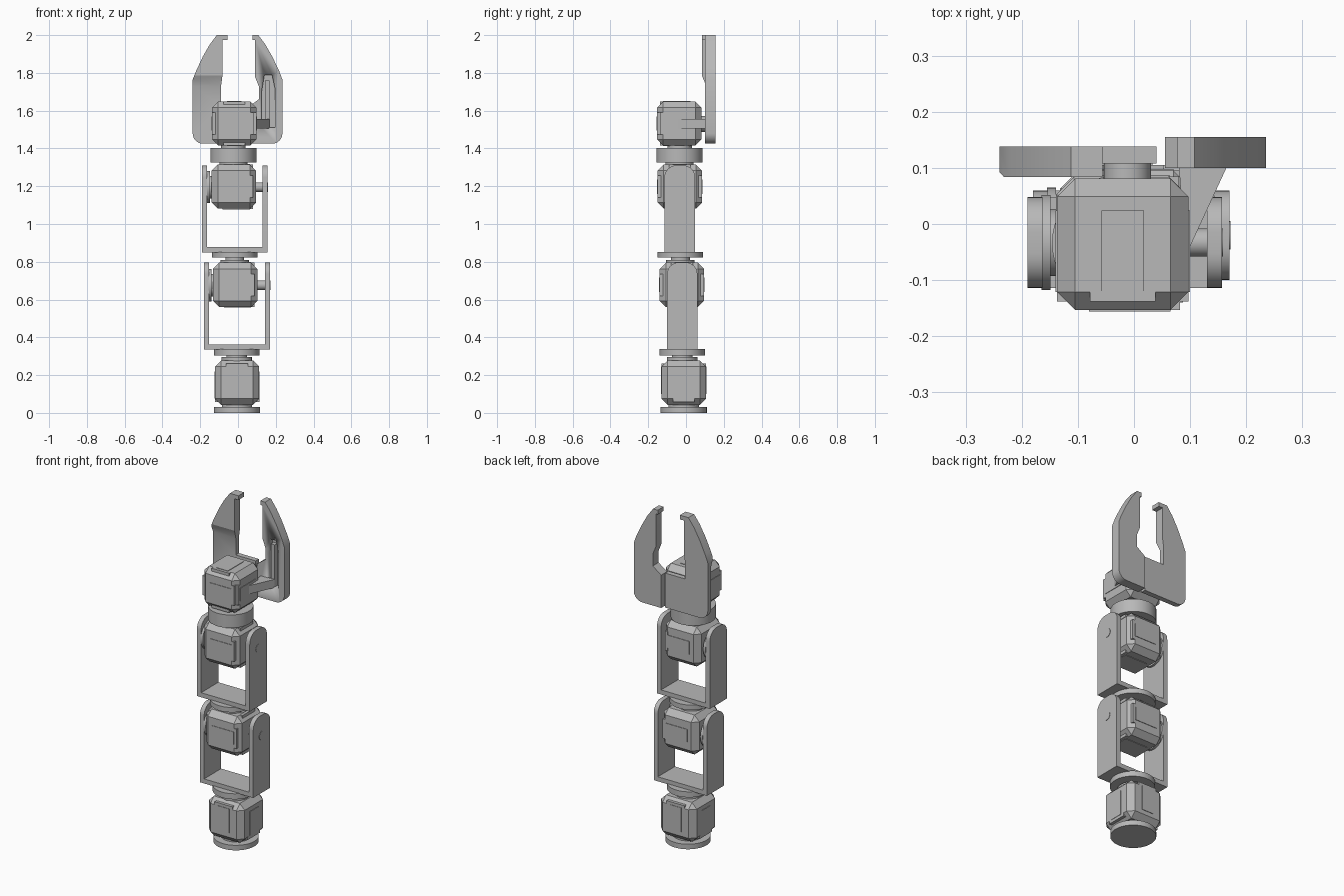
import bpy, bmesh, math
from mathutils import Vector

if "Cube" in bpy.data.objects:
    bpy.data.objects.remove(bpy.data.objects["Cube"])

GREY = (0.48, 0.48, 0.48, 1)
metal = bpy.data.materials.new("plain grey")
metal.use_nodes = True
metal.diffuse_color = GREY
metal.node_tree.nodes["Principled BSDF"].inputs["Base Color"].default_value = GREY
AXES = [Vector((1, 0, 0)), Vector((0, 1, 0)), Vector((0, 0, 1))]


def finish(bm, name, smooth=False):
    bmesh.ops.recalc_face_normals(bm, faces=bm.faces)
    mesh = bpy.data.meshes.new(name)
    bm.to_mesh(mesh)
    bm.free()
    ob = bpy.data.objects.new(name, mesh)
    bpy.context.collection.objects.link(ob)
    mesh.materials.append(metal)
    if smooth:
        bpy.ops.object.select_all(action='DESELECT')
        ob.select_set(True)
        bpy.context.view_layer.objects.active = ob
        bpy.ops.object.shade_smooth_by_angle(angle=math.radians(30))
    return ob


def box(name, lo, hi, chamfer=0):
    bm = bmesh.new()
    bmesh.ops.create_cube(bm, size=1)
    for v in bm.verts:
        v.co = Vector([l + (c + 0.5) * (h - l) for l, h, c in zip(lo, hi, v.co)])
    if chamfer:
        bmesh.ops.bevel(bm, geom=bm.edges[:], offset=chamfer, segments=1,
                        affect='EDGES', profile=0.5)
    return finish(bm, name)


def cylinder(name, start, axis, length, radius):
    bm = bmesh.new()
    bmesh.ops.create_cone(bm, cap_ends=True, segments=48, radius1=radius,
                          radius2=radius, depth=length)
    turn = AXES[2].rotation_difference(AXES[axis])
    middle = Vector(start) + AXES[axis] * length / 2
    for v in bm.verts:
        v.co = turn @ v.co + middle
    return finish(bm, name, True)


def prism(name, outline, axis, lo, hi):
    """Extrude a flat outline along an axis."""
    bm = bmesh.new()
    verts = []
    for a, b in outline:
        p = [a, b]
        p.insert(axis, lo)
        verts.append(bm.verts.new(p))
    face = bm.faces.new(verts)
    out = bmesh.ops.extrude_face_region(bm, geom=[face])
    moved = [g for g in out["geom"] if isinstance(g, bmesh.types.BMVert)]
    bmesh.ops.translate(bm, verts=moved, vec=AXES[axis] * (hi - lo))
    return finish(bm, name, True)


def cut(target, cutter):
    mod = target.modifiers.new("cut", 'BOOLEAN')
    mod.operation = 'DIFFERENCE'
    mod.solver = 'EXACT'
    mod.object = cutter
    cutter.hide_render = True
    cutter.hide_viewport = True
    cutter.hide_set(True)


def arc(cx, cy, rx, ry, a0, a1, n=8):
    return [(cx + rx * math.cos(math.radians(a0 + (a1 - a0) * i / n)),
             cy + ry * math.sin(math.radians(a0 + (a1 - a0) * i / n)))
            for i in range(n + 1)]


HALF = 0.117
CHAMFER = 0.032


def servo(name, centre, panels):
    """Chamfered housing; each panel is (face axis, side, lip axis, lip side)."""
    c = Vector(centre)
    box(name + "_housing", c - Vector([HALF] * 3), c + Vector([HALF] * 3), CHAMFER)
    for i, (fa, fs, la, ls) in enumerate(panels):
        wa = 3 - fa - la
        edge = HALF - CHAMFER
        # long tongue, then a wider lip reaching over the chamfer
        for part, width, a, b, depth, lift in (
                ("tongue", 0.038, -0.06, edge, 0.01, 0.003),
                ("lip", 0.058, edge - 0.002, edge + 0.017, 0.03, 0.0005)):
            lo, hi = Vector(), Vector()
            lo[wa], hi[wa] = -width, width
            lo[la], hi[la] = sorted((ls * a, ls * b))
            lo[fa], hi[fa] = sorted((fs * (HALF - depth), fs * (HALF + lift)))
            box(f"{name}_{part}_{i}", c + lo, c + hi)


def bracket(name, x0, x1, y0, y1, z0, z1, pivot):
    """U-shaped yoke with rounded arm tops and its pivot hardware."""
    t = 0.027
    r = 0.062
    box(name + "_floor", (x0, y0, z0), (x1, y1, z0 + t))
    side = [(y0, z0), (y1, z0)] + arc(y1 - r, z1 - r, r, r, 0, 90) \
        + arc(y0 + r, z1 - r, r, r, 90, 180)
    prism(name + "_right_arm", side, 0, x0, x0 + t)
    prism(name + "_left_arm", side, 0, x1 - t, x1)
    px, py, pz = pivot
    cylinder(name + "_pin", (px, py, pz), 0, x1 + 0.002 - px, 0.025)
    cylinder(name + "_horn", (x0 + t - 0.002, py, pz), 0, px - x0 - t, 0.06)
    cylinder(name + "_horn_hub", (x0 + t - 0.002, py, pz), 0, 0.016, 0.085)


def stack(name, x, y, rings):
    for i, (z0, z1, r) in enumerate(rings):
        cylinder(f"{name}_{i}", (x, y, z0), 2, z1 - z0, r)


# Base
stack("base_disc", -0.005, -0.012, [(0, 0.03, 0.122), (0.03, 0.05, 0.08)])
servo("base_servo", (-0.005, -0.012, 0.16),
      [(1, -1, 2, 1), (1, 1, 2, 1), (0, 1, 2, -1), (0, -1, 2, -1)])
stack("lower_turntable", -0.007, -0.02,
      [(0.27, 0.295, 0.08), (0.29, 0.31, 0.055), (0.305, 0.338, 0.12)])

# Lower and upper joints
SIDE_PANELS = [(1, -1, 0, 1), (1, 1, 0, 1), (2, -1, 0, 1), (2, 1, 0, 1)]
bracket("lower_bracket", -0.18, 0.17, -0.10, 0.06, 0.335, 0.797, (-0.015, -0.02, 0.676))
servo("lower_servo", (-0.015, -0.022, 0.678), SIDE_PANELS)
stack("middle_turntable", -0.017, -0.03,
      [(0.785, 0.81, 0.075), (0.805, 0.83, 0.05), (0.823, 0.852, 0.12)])
bracket("upper_bracket", -0.19, 0.157, -0.114, 0.048, 0.85, 1.31, (-0.022, -0.033, 1.195))
servo("upper_servo", (-0.022, -0.033, 1.198), SIDE_PANELS)

# Wrist
stack("wrist_disc", -0.024, -0.034,
      [(1.305, 1.33, 0.075), (1.325, 1.402, 0.122), (1.40, 1.425, 0.065)])
servo("gripper_servo", (-0.02, -0.036, 1.532),
      [(1, -1, 0, 1), (2, 1, 1, -1), (2, -1, 1, -1), (0, 1, 1, -1), (0, -1, 1, -1)])
cylinder("gripper_horn", (-0.012, 0.07, 1.53), 1, 0.042, 0.042)
cylinder("front_cap", (-0.02, -0.155, 1.53), 1, 0.01, 0.025)

# Right finger with a wide palm and a thicker upper half
right_outline = [(-0.056, 2.0), (-0.056, 1.975), (-0.083, 1.975), (-0.083, 1.78),
                 (-0.09, 1.73), (-0.09, 1.63), (0.04, 1.63), (0.04, 1.425)] \
    + arc(-0.185, 1.48, 0.055, 0.055, 270, 180) \
    + [(-0.24, 1.765), (-0.222, 1.81), (-0.187, 1.885), (-0.15, 1.95), (-0.112, 2.0)]
right_finger = prism("right_finger", right_outline, 1, 0.084, 0.138)
relief = prism("finger_relief_cutter",
               [(0.05, 1.3), (0.108, 1.3), (0.108, 1.73), (0.084, 1.785), (0.05, 1.785)],
               0, -0.4, 0.2)
cut(right_finger, relief)

# Left finger with a pocket in its front
left_outline = [(0.077, 2.0), (0.077, 1.975), (0.09, 1.975), (0.09, 1.78),
                (0.11, 1.73), (0.11, 1.66), (0.055, 1.62), (0.055, 1.425)] \
    + arc(0.18, 1.48, 0.055, 0.055, 270, 360) \
    + [(0.235, 1.765), (0.218, 1.81), (0.182, 1.885), (0.145, 1.95), (0.108, 2.0)]
left_finger = prism("left_finger", left_outline, 1, 0.10, 0.155)
pocket = prism("pocket_cutter", [(0.125, 1.51), (0.195, 1.51), (0.195, 1.72),
                                 (0.18, 1.79), (0.14, 1.79), (0.125, 1.70)], 1, 0.05, 0.13)
cut(left_finger, pocket)
box("pocket_rib", (0.142, 0.105, 1.50), (0.168, 0.135, 1.76))

# Strut holding the left finger
prism("finger_strut", [(0.09, -0.04), (0.1, -0.04), (0.167, 0.105), (0.08, 0.105)],
      2, 1.505, 1.555)
